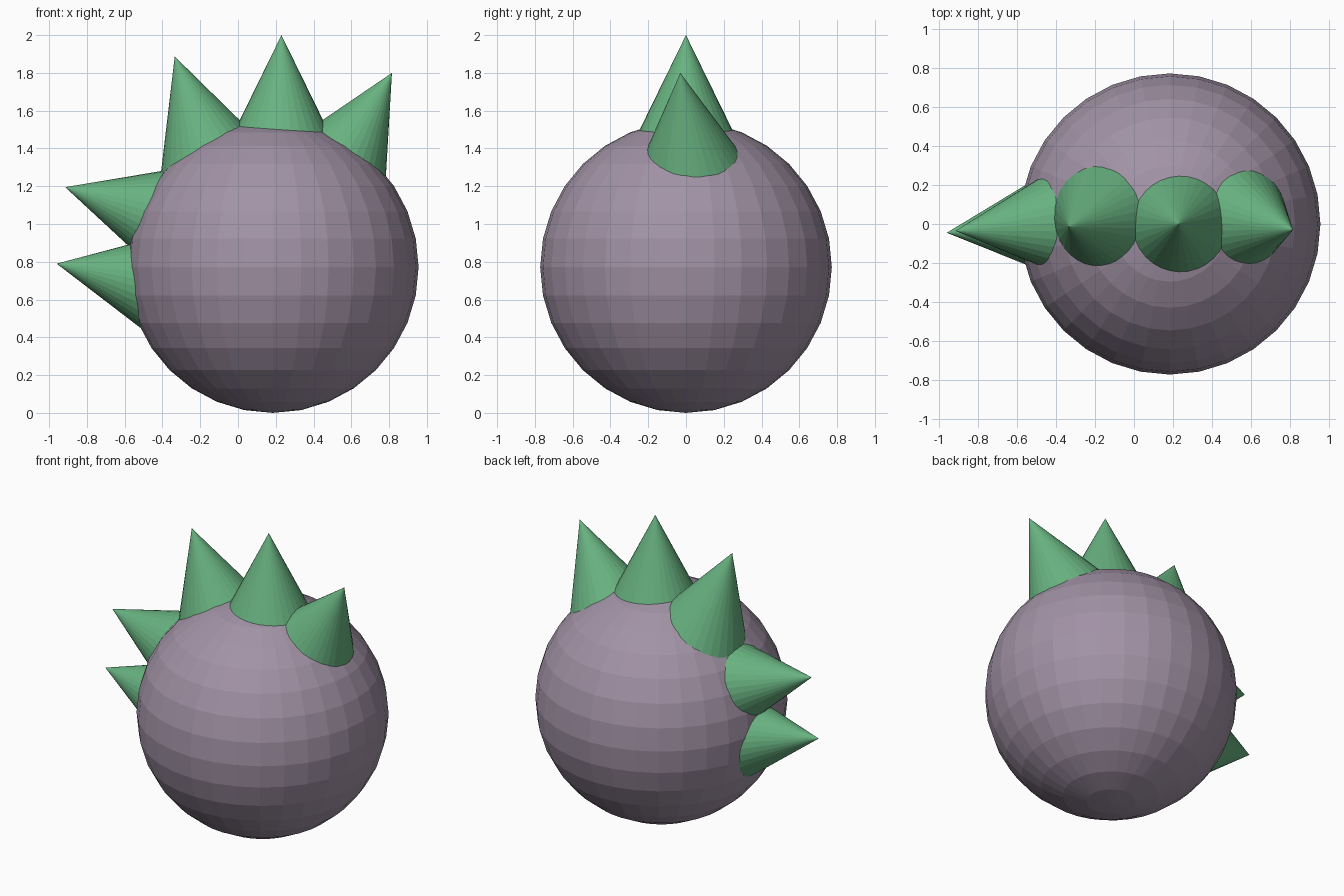
import bpy
from mathutils import Vector

old = bpy.data.objects.get("Cube")
if old:
    bpy.data.objects.remove(old, do_unlink=True)


def make_material(name, rgb):
    mat = bpy.data.materials.new(name)
    mat.use_nodes = True
    color = (*rgb, 1.0)
    mat.diffuse_color = color
    mat.node_tree.nodes["Principled BSDF"].inputs["Base Color"].default_value = color
    return mat


mauve = make_material("dusty mauve", (0.36, 0.29, 0.38))
green = make_material("leaf green", (0.138, 0.445, 0.216))

# Round faceted body
RADIUS = 0.772
bpy.ops.mesh.primitive_uv_sphere_add(segments=32, ring_count=16, radius=RADIUS,
                                     location=(0.184, 0, RADIUS))
body = bpy.context.object
body.name = "body"
body.data.materials.append(mauve)


def add_spike(name, tip, inward, length=0.65):
    """Cone with its point at tip, running inward into the body."""
    tip, axis = Vector(tip), Vector(inward).normalized()
    bpy.ops.mesh.primitive_cone_add(vertices=32, radius1=length * 0.49, depth=length,
                                    location=tip + axis * length / 2)
    spike = bpy.context.object
    spike.name = name
    spike.rotation_euler = (-axis).to_track_quat("Z", "Y").to_euler()
    spike.data.materials.append(green)


# Row of spikes over the top and down the right side
add_spike("spike_top_left", (0.815, -0.03, 1.80), (-0.494, 0.1, -0.87))
add_spike("spike_top_middle", (0.23, 0.0, 2.0), (0, 0, -1))
add_spike("spike_top_right", (-0.335, -0.015, 1.887), (0.332, 0.075, -0.943))
add_spike("spike_side_upper", (-0.915, -0.035, 1.195), (0.958, 0.08, -0.287))
add_spike("spike_side_lower", (-0.96, -0.045, 0.79), (0.98, 0.08, -0.196))
